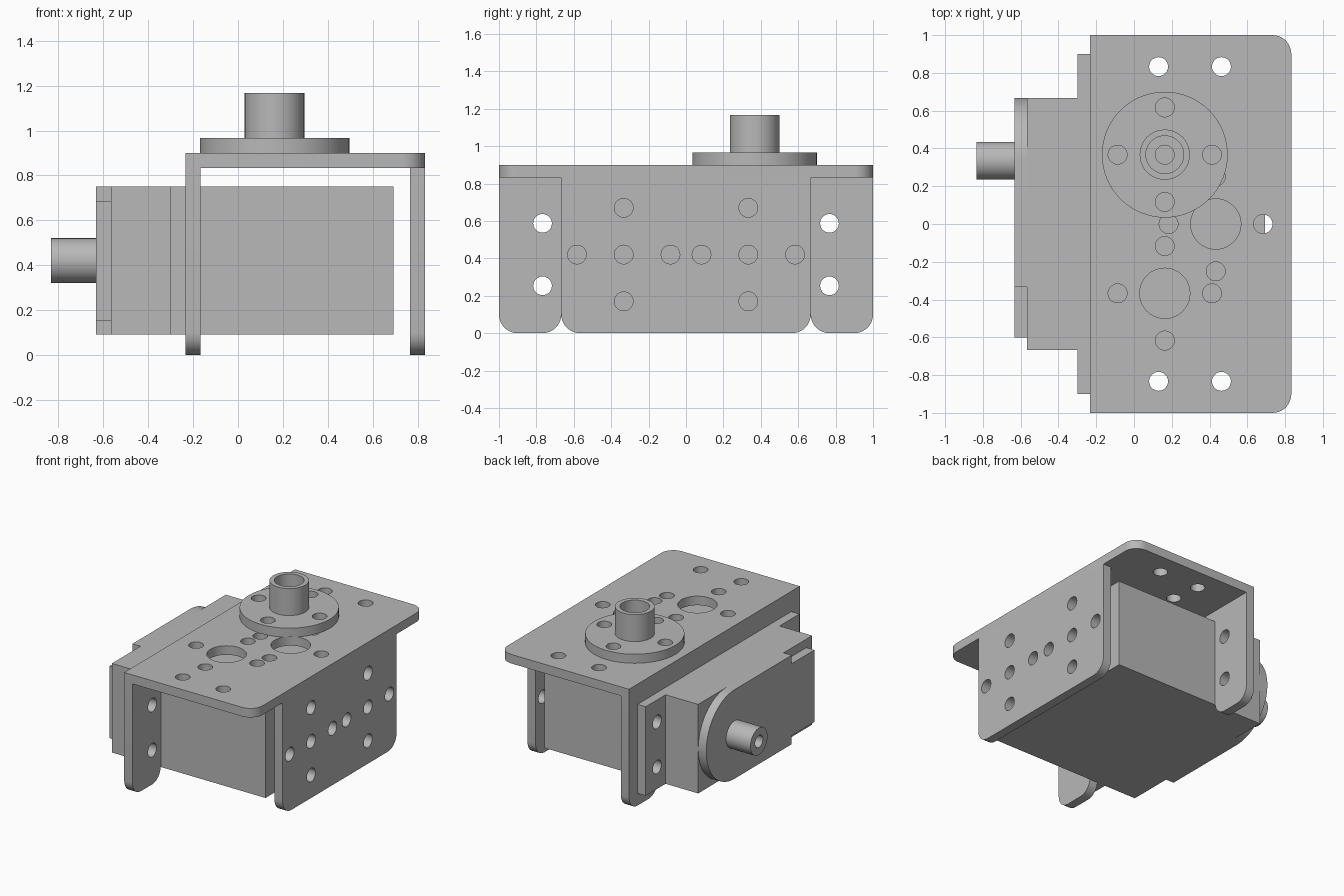
import bpy
from math import sin, cos, pi
from mathutils import Matrix, Vector

cube = bpy.data.objects.get("Cube")
if cube:
    bpy.data.objects.remove(cube, do_unlink=True)

# Single grey finish
grey = bpy.data.materials.new("plain grey")
grey.use_nodes = True
colour = (0.48, 0.48, 0.48, 1)
grey.diffuse_color = colour
grey.node_tree.nodes["Principled BSDF"].inputs["Base Color"].default_value = colour

T = 0.067        # sheet thickness
SMALL = 0.05     # screw hole radius
BIG = 0.133      # hub hole radius
HUB = (0.163, 0.367)
SHAFT = (0.335, 0.42)


def circle(centre, r, n=40):
    return [(centre[0] + r * cos(2 * pi * i / n), centre[1] + r * sin(2 * pi * i / n))
            for i in range(n)]


def rounded(corners, steps=10):
    """Outline from (u, v, radius) corners with square-corner fillets."""
    out = []
    for i, (u, v, r) in enumerate(corners):
        p = Vector((u, v))
        if not r:
            out.append((u, v))
            continue
        before = (Vector(corners[i - 1][:2]) - p).normalized()
        after = (Vector(corners[(i + 1) % len(corners)][:2]) - p).normalized()
        c = p + r * (before + after)
        for k in range(steps + 1):
            a = pi / 2 * k / steps
            out.append(tuple(c - r * (after * cos(a) + before * sin(a))))
    return out


def rect(u0, u1, v0, v1):
    return [(u0, v0), (u1, v0), (u1, v1), (u0, v1)]


def cross(centre, d=0.25):
    """Four screw holes around a centre."""
    u, v = centre
    return [circle(p, SMALL, 28) for p in ((u + d, v), (u - d, v), (u, v + d), (u, v - d))]


def slab(name, axis, lo, hi, outline, holes=()):
    """Extrude an outline with holes along z (u, v = x, y) or x (u, v = y, z)."""
    curve = bpy.data.curves.new(name, 'CURVE')
    curve.dimensions = '2D'
    curve.fill_mode = 'BOTH'
    curve.extrude = (hi - lo) / 2
    for loop in [outline, *holes]:
        s = curve.splines.new('POLY')
        s.points.add(len(loop) - 1)
        for point, (u, v) in zip(s.points, loop):
            point.co = (u, v, 0, 1)
        s.use_cyclic_u = True
    ob = bpy.data.objects.new(name, curve)
    bpy.context.collection.objects.link(ob)
    bpy.ops.object.select_all(action='DESELECT')
    ob.select_set(True)
    bpy.context.view_layer.objects.active = ob
    bpy.ops.object.convert(target='MESH')
    ob = bpy.context.view_layer.objects.active
    m = Matrix.Translation((0, 0, (lo + hi) / 2))
    if axis == 'x':
        m = Matrix(((0, 0, 1, 0), (1, 0, 0, 0), (0, 1, 0, 0), (0, 0, 0, 1))) @ m
    ob.data.transform(m)
    # Weld caps to walls and face everything outward
    bpy.ops.object.mode_set(mode='EDIT')
    bpy.ops.mesh.select_all(action='SELECT')
    bpy.ops.mesh.remove_doubles(threshold=0.0001)
    bpy.ops.mesh.normals_make_consistent(inside=False)
    bpy.ops.object.mode_set(mode='OBJECT')
    ob.data.materials.clear()
    ob.data.materials.append(grey)
    bpy.ops.object.shade_smooth_by_angle(angle=0.6)
    return ob


# Bracket top with three hub patterns and corner screw holes
top_holes = [circle((x, y), SMALL, 28) for x in (0.13, 0.463) for y in (-0.833, 0.833)]
for c in (HUB, (HUB[0], -HUB[1]), (0.433, 0)):
    top_holes += [circle(c, BIG)] + cross(c)
slab("bracket_top", 'z', 0.9 - T, 0.9,
     rounded([(-0.233, -1, 0), (0.833, -1, 0.1), (0.833, 1, 0.1), (-0.233, 1, 0)]), top_holes)

# Wide side flange with two screw patterns
flange_holes = []
for y in (-0.333, 0.333):
    flange_holes += [circle((y, 0.42), SMALL, 28)] + cross((y, 0.42))
slab("bracket_wide_flange", 'x', 0.833 - T, 0.833,
     rounded([(-0.667, 0, 0.1), (0.667, 0, 0.1), (0.667, 0.9 - T, 0), (-0.667, 0.9 - T, 0)]),
     flange_holes)

# Slotted flange with two mounting tabs
tab_holes = [circle((y, z), SMALL, 28) for y in (-0.767, 0.767) for z in (0.253, 0.587)]
slab("bracket_tab_flange", 'x', -0.233, -0.233 + T,
     rounded([(-1, 0, 0.1), (-0.667, 0, 0.1), (-0.667, 0.75, 0), (0.667, 0.75, 0),
              (0.667, 0, 0.1), (1, 0, 0.1), (1, 0.9 - T, 0), (-1, 0.9 - T, 0)]), tab_holes)

# Motor body and its mounting ears
slab("motor_body", 'x', -0.567, 0.693, rect(-0.667, 0.667, 0.09, 0.75))
for i, side in enumerate(("front", "back")):
    u0, u1 = ((-0.9, -0.667), (0.667, 0.9))[i]
    slab(side + "_mounting_ear", 'x', -0.3, -0.233, rect(u0, u1, 0.09, 0.75),
         tab_holes[2 * i:2 * i + 2])

# Gear cover, round at the shaft end and stepped at the other
slab("gear_cover", 'x', -0.633, -0.567,
     rounded([(0.667, 0.09, 0.3299), (0.667, 0.75, 0.3299), (-0.333, 0.75, 0), (-0.333, 0.687, 0),
              (-0.6, 0.687, 0), (-0.6, 0.153, 0), (-0.333, 0.153, 0), (-0.333, 0.09, 0)], 20))
slab("output_shaft", 'x', -0.833, -0.633, circle(SHAFT, 0.1), [circle(SHAFT, 0.045, 28)])

# Hub disc and tube
slab("hub_disc", 'z', 0.9, 0.967, circle(HUB, 0.333, 64),
     [circle(HUB, SMALL, 28)] + cross(HUB))
slab("hub_tube", 'z', 0.967, 1.167, circle(HUB, BIG), [circle(HUB, 0.1)])
